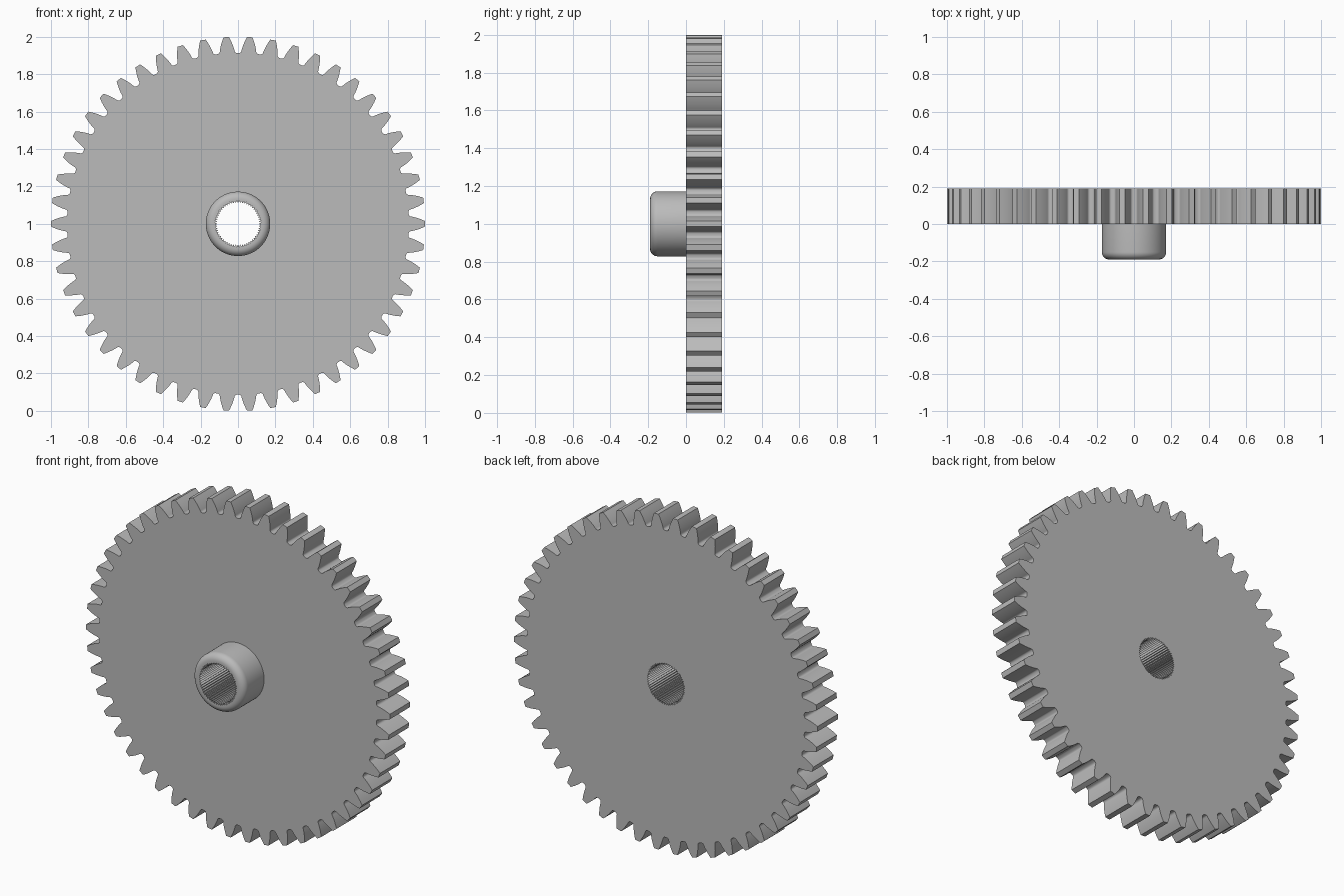
import bpy, bmesh
from math import pi, sin, cos, tan, acos, radians, sqrt

if "Cube" in bpy.data.objects:
    bpy.data.objects.remove(bpy.data.objects["Cube"], do_unlink=True)

TEETH = 50
MODULE = 2 / (TEETH + 2)
TIP = 1.0
PITCH = MODULE * TEETH / 2
ROOT = PITCH - 1.25 * MODULE
PRESSURE = radians(20)
BASE = PITCH * cos(PRESSURE)
THICK = 0.19
SERRATIONS = 60
BORE_IN, BORE_OUT = 0.112, 0.124
HUB_R, HUB_ROUND = 0.172, 0.04

grey = bpy.data.materials.new("plain grey")
grey.use_nodes = True
colour = (0.5, 0.5, 0.5, 1)
grey.diffuse_color = colour
grey.node_tree.nodes["Principled BSDF"].inputs["Base Color"].default_value = colour


def involute(r):
    a = acos(min(1, BASE / r))
    return tan(a) - a


def half_angle(r):
    return pi / (2 * TEETH) + involute(PITCH) - involute(r)


def polar(r, a):
    return (r * sin(a), 1 + r * cos(a))


def gear_outline():
    """Involute flanks with a rounded root between neighbouring teeth."""
    fillet = 0.35 * MODULE
    flank = [(ROOT + fillet + (TIP - ROOT - fillet) * i / 6) for i in range(7)]
    side = [(r, half_angle(r)) for r in flank]
    foot = half_angle(flank[0])
    root = []
    for i in range(4):
        t = pi / 2 * i / 4
        root.append((ROOT + fillet * (1 - cos(t)), foot + fillet * (1 - sin(t)) / ROOT))
    rising = root + side
    points = []
    for k in range(TEETH):
        mid = (k + 0.5) * 2 * pi / TEETH
        points += [polar(r, mid - a) for r, a in rising]
        points += [polar(r, mid + a) for r, a in reversed(rising)]
    return points


def bore_outline():
    return [polar(BORE_OUT if i % 2 else BORE_IN, pi * i / SERRATIONS)
            for i in range(2 * SERRATIONS)]


def circle(r):
    return [polar(r, 2 * pi * i / 96) for i in range(96)]


def add_loop(bm, outline, y):
    verts = [bm.verts.new((x, y, z)) for x, z in outline]
    return verts, [bm.edges.new((v, verts[i - 1])) for i, v in enumerate(verts)]


def wall(bm, loops):
    for (a, _), (b, _) in zip(loops, loops[1:]):
        for i in range(len(a)):
            bm.faces.new((a[i - 1], a[i], b[i], b[i - 1]))


def pierced_part(name, outer, front, back):
    """Closed part: stacked outer outlines, serrated bore and two flat ends."""
    bm = bmesh.new()
    outside = [add_loop(bm, outline, y) for outline, y in outer]
    inside = [add_loop(bm, bore_outline(), y) for y in (front, back)]
    wall(bm, outside)
    wall(bm, inside)
    for o, i, side in ((outside[0], inside[0], -1), (outside[-1], inside[1], 1)):
        bmesh.ops.triangle_fill(bm, edges=o[1] + i[1], use_beauty=True,
                                use_dissolve=False, normal=(0, side, 0))
    bmesh.ops.recalc_face_normals(bm, faces=bm.faces)
    mesh = bpy.data.meshes.new(name)
    bm.to_mesh(mesh)
    bm.free()
    mesh.materials.append(grey)
    obj = bpy.data.objects.new(name, mesh)
    bpy.context.collection.objects.link(obj)
    bpy.ops.object.select_all(action="DESELECT")
    obj.select_set(True)
    bpy.context.view_layer.objects.active = obj
    bpy.ops.object.shade_smooth_by_angle(angle=radians(28))
    return obj


# Toothed wheel
teeth = gear_outline()
pierced_part("toothed_wheel", [(teeth, 0), (teeth, THICK)], 0, THICK)

# Hub with a rounded front rim
rim = []
for i in range(9):
    t = pi / 2 * i / 8
    rim.append((circle(HUB_R - HUB_ROUND * (1 - sin(t))),
                -THICK + HUB_ROUND * (1 - cos(t))))
pierced_part("hub", rim + [(circle(HUB_R), 0)], -THICK, 0)
